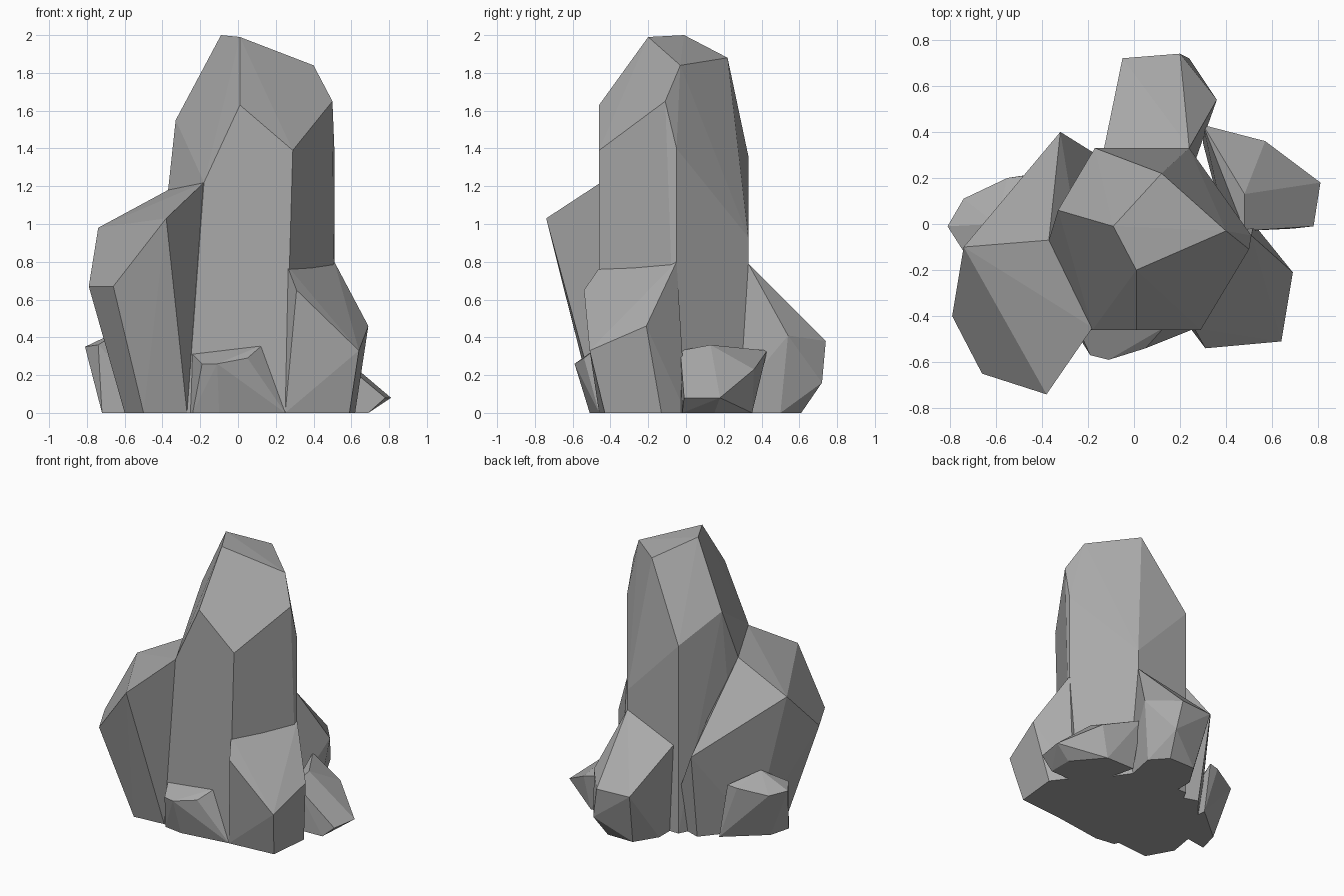
import bpy
import bmesh
import math

cube = bpy.data.objects.get("Cube")
if cube:
    bpy.data.objects.remove(cube, do_unlink=True)

# One stone grey for the whole cluster
stone = bpy.data.materials.new("stone_grey")
stone.use_nodes = True
grey = (.4, .4, .4, 1)
stone.diffuse_color = grey
shader = next(node for node in stone.node_tree.nodes if node.type == "BSDF_PRINCIPLED")
shader.inputs["Base Color"].default_value = grey
shader.inputs["Roughness"].default_value = .9


def add_boulder(name, footprint, corners):
    """Chisel a faceted boulder: wrap a ground outline and raised corners in a hull."""
    bm = bmesh.new()
    for x, y in footprint:
        bm.verts.new((x, y, 0))
    for corner in corners:
        bm.verts.new(corner)
    hull = bmesh.ops.convex_hull(bm, input=list(bm.verts))
    leftovers = [item for item in hull["geom_interior"] if isinstance(item, bmesh.types.BMVert)]
    bmesh.ops.delete(bm, geom=leftovers, context="VERTS")
    # Merge nearly coplanar triangles into broad flat facets
    bmesh.ops.dissolve_limit(bm, angle_limit=math.radians(3),
                             verts=list(bm.verts), edges=list(bm.edges))
    bmesh.ops.recalc_face_normals(bm, faces=list(bm.faces))
    mesh = bpy.data.meshes.new(name)
    bm.to_mesh(mesh)
    bm.free()
    mesh.materials.append(stone)
    boulder = bpy.data.objects.new(name, mesh)
    bpy.context.scene.collection.objects.link(boulder)
    return boulder


# Tall central pillar
add_boulder(
    "central_pillar",
    footprint=[(-.27, -.46), (.25, -.46), (.51, -.05), (.24, .33), (-.17, .33), (-.37, -.07)],
    corners=[
        (-.09, -.01, 2), (.01, -.2, 1.99), (.4, -.03, 1.84), (.12, .22, 1.88),
        (-.33, .06, 1.55), (.01, -.46, 1.63), (.29, -.46, 1.39), (.5, -.11, 1.65),
        (.51, -.05, 1.4), (-.37, -.07, 1.18), (-.18, -.46, 1.22),
        (-.17, .33, 1.36), (.24, .33, .93),
    ],
)

# Broad shoulder leaning outward beside the pillar
add_boulder(
    "side_shoulder",
    footprint=[(-.27, -.46), (-.5, -.48), (-.6, -.3), (-.55, 0), (-.3, .3), (0, .2)],
    corners=[
        (-.37, -.07, 1.18), (-.18, -.45, 1.22), (-.38, -.74, 1.03), (-.74, -.1, .98),
        (-.79, -.4, .67), (-.66, -.65, .67), (-.32, .4, .62),
    ],
)

# Wedge on the front corner
add_boulder(
    "front_corner_wedge",
    footprint=[(.25, -.46), (.59, -.43), (.62, -.13), (.52, 0), (.1, -.1)],
    corners=[
        (.51, -.05, .8), (.26, -.45, .78), (.31, -.54, .65),
        (.69, -.21, .46), (.64, -.51, .33), (.1, -.1, .78),
    ],
)

# Sloping boulder at the back
add_boulder(
    "back_boulder",
    footprint=[(-.1, .45), (0, .61), (.2, .61), (.3, .5), (.24, .2), (-.1, .2)],
    corners=[
        (.24, .33, .79), (-.13, .33, .63), (-.05, .72, .38),
        (.2, .74, .38), (.36, .54, .41), (.24, .72, .16),
    ],
)

# Low stones around the foot
add_boulder(
    "front_foot_stone",
    footprint=[(-.27, -.42), (-.24, -.49), (-.1, -.51), (.1, -.48), (.25, -.46), (0, -.3)],
    corners=[
        (-.25, -.44, .32), (.13, -.45, .36), (-.19, -.57, .26),
        (-.11, -.59, .26), (.05, -.54, .29),
    ],
)
add_boulder(
    "spiked_foot_stone",
    footprint=[(.69, -.02), (.69, .15), (.52, .35), (.3, .35), (.4, -.03)],
    corners=[
        (.81, .18, .08), (.78, -.01, .08), (.57, .36, .23),
        (.48, -.03, .33), (.48, .13, .36), (.3, .43, .33),
    ],
)
add_boulder(
    "outer_foot_stone",
    footprint=[(-.72, -.15), (-.68, 0), (-.42, .22), (-.4, -.1)],
    corners=[
        (-.81, -.01, .35), (-.74, .11, .34), (-.55, .2, .38),
        (-.74, -.12, .36), (-.48, .21, .39), (-.6, 0, .45),
    ],
)
